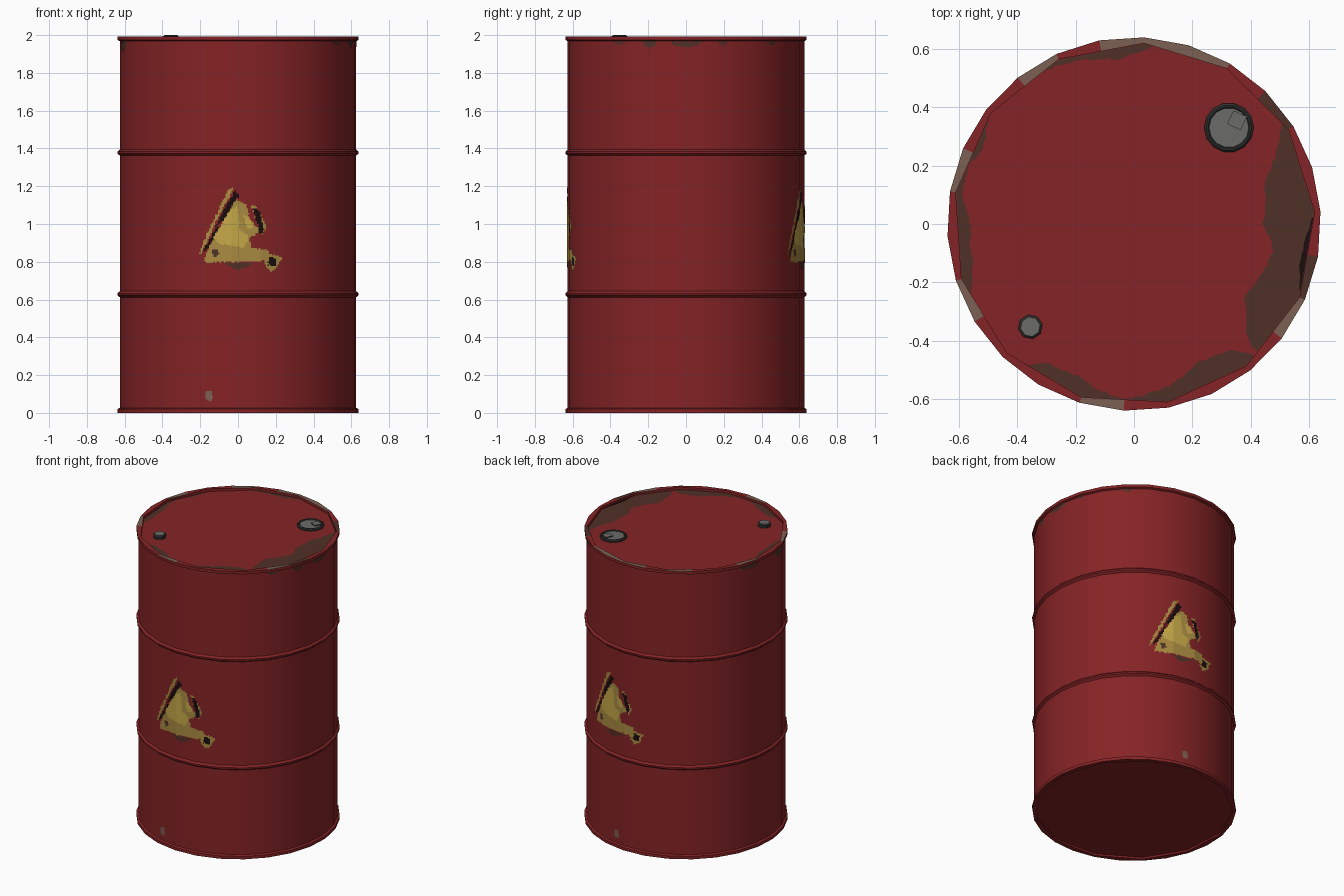
import bpy
import bmesh
from math import pi, cos, sin, radians
from random import Random

if "Cube" in bpy.data.objects:
    bpy.data.objects.remove(bpy.data.objects["Cube"])

SIDES = 26
STEP = 2 * pi / SIDES
START = radians(3.8)
WALL = 0.627
RIM = 0.64
LID_Z = 1.975
TOP_Z = 1.993
rng = Random(4)

COLOURS = {
    "red_paint": (0.235, 0.017, 0.019),
    "rust_brown": (0.078, 0.030, 0.020),
    "worn_tan": (0.20, 0.115, 0.085),
    "dull_yellow": (0.40, 0.26, 0.052),
    "bright_yellow": (0.56, 0.39, 0.065),
    "soot_black": (0.010, 0.004, 0.004),
    "metal_grey": (0.145, 0.145, 0.14),
    "dark_metal": (0.03, 0.03, 0.03),
}
NAMES = list(COLOURS)
MATERIALS = []
for name, rgb in COLOURS.items():
    mat = bpy.data.materials.new(name)
    mat.use_nodes = True
    mat.diffuse_color = (*rgb, 1)
    shader = mat.node_tree.nodes["Principled BSDF"]
    shader.inputs["Base Color"].default_value = (*rgb, 1)
    shader.inputs["Roughness"].default_value = 0.6
    MATERIALS.append(mat)


def finish(bm, name, smooth=True):
    """Turn a bmesh into a named object carrying the shared palette."""
    mesh = bpy.data.meshes.new(name)
    bm.to_mesh(mesh)
    bm.free()
    for mat in MATERIALS:
        mesh.materials.append(mat)
    obj = bpy.data.objects.new(name, mesh)
    bpy.context.collection.objects.link(obj)
    if smooth:
        bpy.ops.object.select_all(action="DESELECT")
        obj.select_set(True)
        bpy.context.view_layer.objects.active = obj
        bpy.ops.object.shade_smooth_by_angle(angle=radians(35))
    return obj


def polygon_radius(angle, radius, sides):
    """Distance from the axis to a regular polygon's edge."""
    step = 2 * pi / sides
    return radius * cos(step / 2) / cos((angle - START) % step - step / 2)


def lathe(bm, profile, sides, start, centre=(0, 0), coarse=None):
    """Spin a profile and cap both ends; returns the rows of side faces."""
    rings = []
    for r, z in profile:
        ring = []
        for i in range(sides):
            a = start + i * 2 * pi / sides
            rr = polygon_radius(a, r, sides // 2) if r == coarse else r
            ring.append(bm.verts.new((centre[0] + rr * cos(a), centre[1] + rr * sin(a), z)))
        rings.append(ring)
    rows = []
    for low, high in zip(rings, rings[1:]):
        rows.append([bm.faces.new((low[i], low[(i + 1) % sides], high[(i + 1) % sides], high[i]))
                     for i in range(sides)])
    bm.faces.new(rings[0][::-1])
    caps = bm.faces.new(rings[-1])
    return rows, caps


# Drum shell: recessed ends, rolled rims and two hoops
INNER = 0.62
profile = [(INNER, 0.012), (INNER, 0), (RIM, 0), (RIM, 0.02), (WALL, 0.026)]
for hoop in (0.628, 1.378):
    profile += [(WALL, hoop - 0.016), (RIM, hoop - 0.005), (RIM, hoop + 0.005), (WALL, hoop + 0.016)]
profile += [(WALL, 1.968), (RIM, 1.974), (RIM, TOP_Z), (INNER, TOP_Z), (INNER, LID_Z)]
bm = bmesh.new()
rows, lid = lathe(bm, profile, SIDES, START, coarse=INNER)

# Worn paint on the top of the rim, by direction in degrees
WORN = [(58, 102, "worn_tan"), (115, 135, "worn_tan"), (162, 176, "worn_tan"),
        (193, 205, "worn_tan"), (255, 268, "worn_tan"), (318, 332, "worn_tan"),
        (28, 52, "rust_brown"), (340, 356, "rust_brown")]
for i, face in enumerate(rows[-2]):
    degrees = (3.8 + (i + 0.5) * 360 / SIDES) % 360
    for low, high, colour in WORN:
        if low < degrees < high:
            face.material_index = NAMES.index(colour)
finish(bm, "drum_shell")


# Rust creeping in from the edge of the lid: (degrees, inner radius)
RUST_EDGE = [(-180, .56), (-165, .57), (-155, .61), (-130, .63), (-122, .56), (-110, .555),
             (-100, .585), (-92, .6), (-75, .56), (-65, .52), (-53, .54), (-47, .61),
             (-44, .53), (-33, .45), (-10, .485), (0, .44), (18, .47), (33, .6), (37, .63),
             (80, .63), (86, .6), (95, .565), (112, .595), (128, .615), (140, .63),
             (153, .575), (161, .6), (171, .595), (180, .56)]
SOOT_EDGE = [(-22, .61), (-14, .582), (-5, .588), (2, .61)]


def edge_strip(name, table, colour, z, wobble):
    bm = bmesh.new()
    previous = None
    for d in range(table[0][0], table[-1][0] + 1):
        for (d0, r0), (d1, r1) in zip(table, table[1:]):
            if d0 <= d <= d1:
                inner = r0 + (r1 - r0) * (d - d0) / (d1 - d0)
        inner += rng.uniform(-wobble, wobble)
        a = radians(d)
        outer = polygon_radius(a, INNER, SIDES // 2) - 0.001
        pair = None
        if inner < outer:
            pair = [bm.verts.new((r * cos(a), r * sin(a), z)) for r in (inner, outer)]
        if pair and previous:
            face = bm.faces.new((previous[0], previous[1], pair[1], pair[0]))
            face.material_index = NAMES.index(colour)
        previous = pair
    finish(bm, name, False)


edge_strip("lid_rust", RUST_EDGE, "rust_brown", LID_Z + 0.002, 0.004)
edge_strip("lid_soot", SOOT_EDGE, "soot_black", LID_Z + 0.004, 0.002)


def inside(x, y, points):
    hit = False
    for (x0, y0), (x1, y1) in zip(points, points[1:] + points[:1]):
        if (y0 > y) != (y1 > y) and x < x0 + (y - y0) * (x1 - x0) / (y1 - y0):
            hit = not hit
    return hit


def wall_patch(name, degrees, height, shapes, cell=0.8, ragged=0.35):
    """Thin plate hugging the wall; shapes are in hundredths, later ones on top."""
    bm = bmesh.new()
    points = [p for _, outline in shapes for p in outline]
    left, low = min(p[0] for p in points), min(p[1] for p in points)
    columns = int((max(p[0] for p in points) - left) / cell) + 1
    levels = int((max(p[1] for p in points) - low) / cell) + 1
    verts = {}

    def vert(i, j):
        if (i, j) not in verts:
            a = radians(degrees) + (left + i * cell) / 100 / WALL
            r = polygon_radius(a, WALL, SIDES) + 0.003
            verts[i, j] = bm.verts.new((r * cos(a), r * sin(a), height + (low + j * cell) / 100))
        return verts[i, j]

    for i in range(columns):
        for j in range(levels):
            x = left + (i + 0.5) * cell + rng.uniform(-ragged, ragged)
            y = low + (j + 0.5) * cell + rng.uniform(-ragged, ragged)
            hits = [colour for colour, outline in shapes if inside(x, y, outline)]
            if hits:
                face = bm.faces.new((vert(i, j), vert(i + 1, j), vert(i + 1, j + 1), vert(i, j + 1)))
                face.material_index = NAMES.index(hits[-1])
    finish(bm, name, False)


# Weathered warning triangle, front and back
TRIANGLE = [
    ("dull_yellow", [(-3, 15), (4, 12), (6, 5), (12, -2), (6, -6), (7, -11), (16, -12),
                     (17, -18), (-18, -19), (-16, -12), (-9, 0)]),
    ("dull_yellow", [(-5, 20), (-2, 21), (-11, 4), (-17, -9), (-21, -16), (-19, -9)]),
    ("soot_black", [(-2, 19), (1, 17), (-8, 3), (-12, 0)]),
    ("soot_black", [(-11, 0), (-9, 0), (-17, -13), (-19, -13)]),
    ("dull_yellow", [(7, 11), (10, 11), (15, 0), (13, -5)]),
    ("soot_black", [(8, 10), (11, 9), (14, -1), (12, -4)]),
    ("bright_yellow", [(-5, 8), (0, 11), (1, -2), (6, -5), (3, -11), (-10, -9), (-13, -6)]),
    ("bright_yellow", [(3, 6), (6, 5), (9, 0), (5, -1)]),
    ("rust_brown", [(-14, -12), (-11, -12), (-10, -15), (-13, -16)]),
    ("rust_brown", [(-8, -19), (10, -19), (0, -23)]),
    ("dull_yellow", [(16, -14), (24, -16), (21, -22), (17, -24), (14, -19)]),
    ("soot_black", [(17, -16), (21, -17), (20, -21), (16, -20)]),
]
CHIP = [("worn_tan", [(-2, 2), (1, 3), (2, -1), (1, -3), (-2, -2)])]
for side, facing, chip in (("front", -90, -104), ("back", 78, 81)):
    wall_patch(side + "_warning_triangle", facing, 0.985, TRIANGLE)
    wall_patch(side + "_paint_chip", chip, 0.09, CHIP, 0.5, 0.1)

# Rust runs under the top rim: (degrees, half width, depth)
RUNS = [(0, 9, 3), (-34, 4, 2), (-18, 4, 4), (18, 3, 2), (46, 4, 2), (-166, 7, 6), (165, 8, 3)]
for n, (degrees, half, depth) in enumerate(RUNS):
    outline = [(-half, 0), (-half * 0.6, -depth * 0.8), (0, -depth), (half * 0.7, -depth * 0.7), (half, 0)]
    wall_patch(f"rust_run_{n + 1}", degrees, 1.968, [("rust_brown", outline)])


# Lid fittings
def fitting(name, centre, profile, sides, rim_colour, cap_colour, start=0.0):
    bm = bmesh.new()
    rows, cap = lathe(bm, profile, sides, start, centre)
    for face in bm.faces:
        face.material_index = NAMES.index(rim_colour)
    cap.material_index = NAMES.index(cap_colour)
    finish(bm, name, False)


BUNG = (0.325, 0.33)
fitting("bung_collar", BUNG, [(0.085, LID_Z), (0.085, 1.984), (0.078, 1.990), (0.072, 1.990),
                              (0.068, 1.984)], 14, "dark_metal", "metal_grey")
fitting("bung_stud", (BUNG[0] + 0.028, BUNG[1] + 0.025), [(0.036, 1.98), (0.036, 1.990)], 4,
        "dark_metal", "metal_grey", 0.35)
fitting("vent_plug", (-0.355, -0.352), [(0.042, LID_Z), (0.042, 1.994), (0.034, 2.0)], 8,
        "dark_metal", "metal_grey", 0.2)
